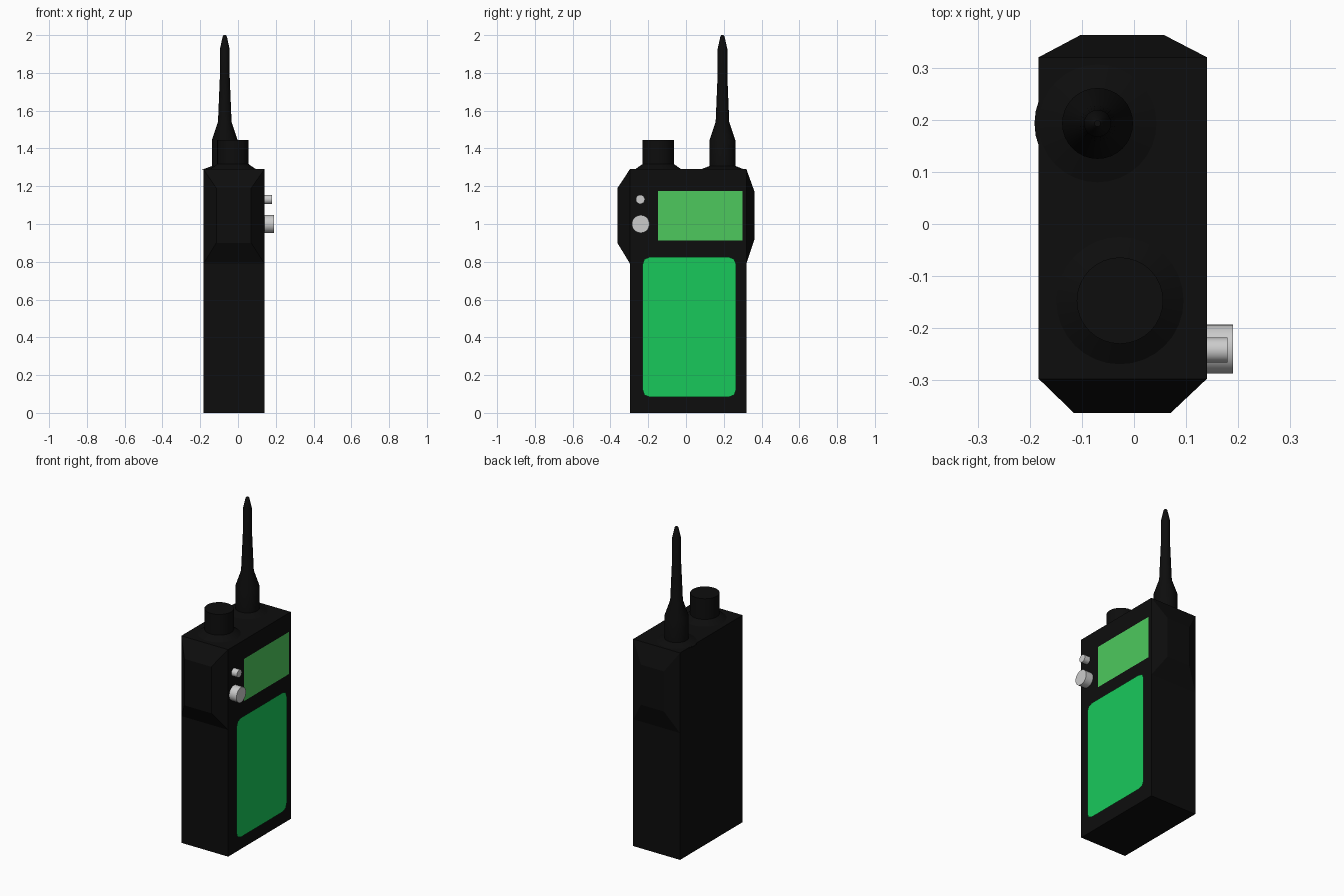
import bpy, bmesh
from math import sin, cos, pi

if "Cube" in bpy.data.objects:
    bpy.data.objects.remove(bpy.data.objects["Cube"])


def material(name, rgb):
    m = bpy.data.materials.new(name)
    m.diffuse_color = (*rgb, 1)
    m.use_nodes = True
    m.node_tree.nodes["Principled BSDF"].inputs["Base Color"].default_value = m.diffuse_color
    return m


BLACK = material("black_plastic", (0.004, 0.004, 0.004))
SCREEN = material("screen_green", (0.075, 0.584, 0.109))
PAD = material("keypad_green", (0.0097, 0.584, 0.105))


def finish(name, bm, mat=None, smooth=False):
    bmesh.ops.recalc_face_normals(bm, faces=bm.faces)
    me = bpy.data.meshes.new(name)
    bm.to_mesh(me)
    bm.free()
    ob = bpy.data.objects.new(name, me)
    bpy.context.collection.objects.link(ob)
    if mat:
        me.materials.append(mat)
    if smooth:
        bpy.ops.object.select_all(action='DESELECT')
        ob.select_set(True)
        bpy.context.view_layer.objects.active = ob
        bpy.ops.object.shade_smooth_by_angle(angle=0.6)
    return ob


def loft(name, rings, mat=None, smooth=False, cap_start=True):
    """Skin a list of equal-length closed rings and cap the ends."""
    bm = bmesh.new()
    vs = [[bm.verts.new(p) for p in r] for r in rings]
    n = len(vs[0])
    for a, b in zip(vs, vs[1:]):
        for i in range(n):
            j = (i + 1) % n
            bm.faces.new((a[i], a[j], b[j], b[i]))
    if cap_start:
        bm.faces.new(vs[0])
    bm.faces.new(vs[-1])
    return finish(name, bm, mat, smooth)


def turned(name, centre, profile, axis='Z', mat=None, sides=32):
    """Round part from (radius, position along axis) pairs."""
    rings = []
    for r, h in profile:
        ring = []
        for i in range(sides):
            u, v = r * cos(2 * pi * i / sides), r * sin(2 * pi * i / sides)
            a, b = centre[0] + u, centre[1] + v
            ring.append((a, b, h) if axis == 'Z' else (h, a, b))
        rings.append(ring)
    return loft(name, rings, mat, True)


def panel(name, x, y0, y1, z0, z1, cut, mat):
    """Flat sheet facing +x with optional cut corners."""
    pts = []
    for y, z, sy, sz in ((y0, z0, 1, 1), (y1, z0, -1, 1), (y1, z1, -1, -1), (y0, z1, 1, -1)):
        if not cut:
            pts.append((x, y, z))
            continue
        corner = [(x, y, z + sz * cut),
                  (x, y + sy * cut * 0.25, z + sz * cut * 0.3),
                  (x, y + sy * cut, z)]
        pts += corner if sy == sz else corner[::-1]
    bm = bmesh.new()
    face = bm.faces.new([bm.verts.new(p) for p in pts])
    ob = finish(name, bm, mat)
    if ob.data.polygons[0].normal.x < 0:
        ob.data.flip_normals()
    return ob


X0, X1 = -0.183, 0.14


def rect_xy(x0, x1, y0, y1, z):
    return [(x0, y0, z), (x1, y0, z), (x1, y1, z), (x0, y1, z)]


def rect_xz(x0, x1, z0, z1, y):
    return [(x0, y, z0), (x1, y, z0), (x1, y, z1), (x0, y, z1)]


# main case
loft("body", [rect_xy(X0, X1, -0.297, 0.32, z) for z in (0, 1.29)], BLACK)

# tapered bulges on both sides of the head
loft("front_bulge", [rect_xz(X0, X1, 0.79, 1.29, -0.297),
                     rect_xz(-0.115, 0.07, 0.90, 1.19, -0.363)], BLACK, cap_start=False)
loft("back_bulge", [rect_xz(X0, X1, 0.79, 1.29, 0.32),
                    rect_xz(-0.102, 0.057, 0.92, 1.17, 0.363)], BLACK, cap_start=False)

# antenna and dial, each with a sloping collar
turned("antenna", (-0.07, 0.193),
       [(0.121, 1.287), (0.068, 1.307), (0.068, 1.445), (0.036, 1.54),
        (0.026, 1.78), (0.026, 1.925), (0.011, 1.993), (0.006, 2.0)], mat=BLACK)
turned("dial", (-0.027, -0.147),
       [(0.125, 1.288), (0.083, 1.317), (0.083, 1.446)], mat=BLACK)

# grey buttons
turned("large_button", (-0.24, 1.0), [(0.047, 0.13), (0.047, 0.19)], 'X')
turned("small_button", (-0.242, 1.13), [(0.024, 0.13), (0.024, 0.179)], 'X')

# screen and keypad sheets
panel("screen", 0.143, -0.147, 0.298, 0.912, 1.175, 0, SCREEN)
panel("keypad", 0.151, -0.23, 0.265, 0.083, 0.826, 0.04, PAD)
